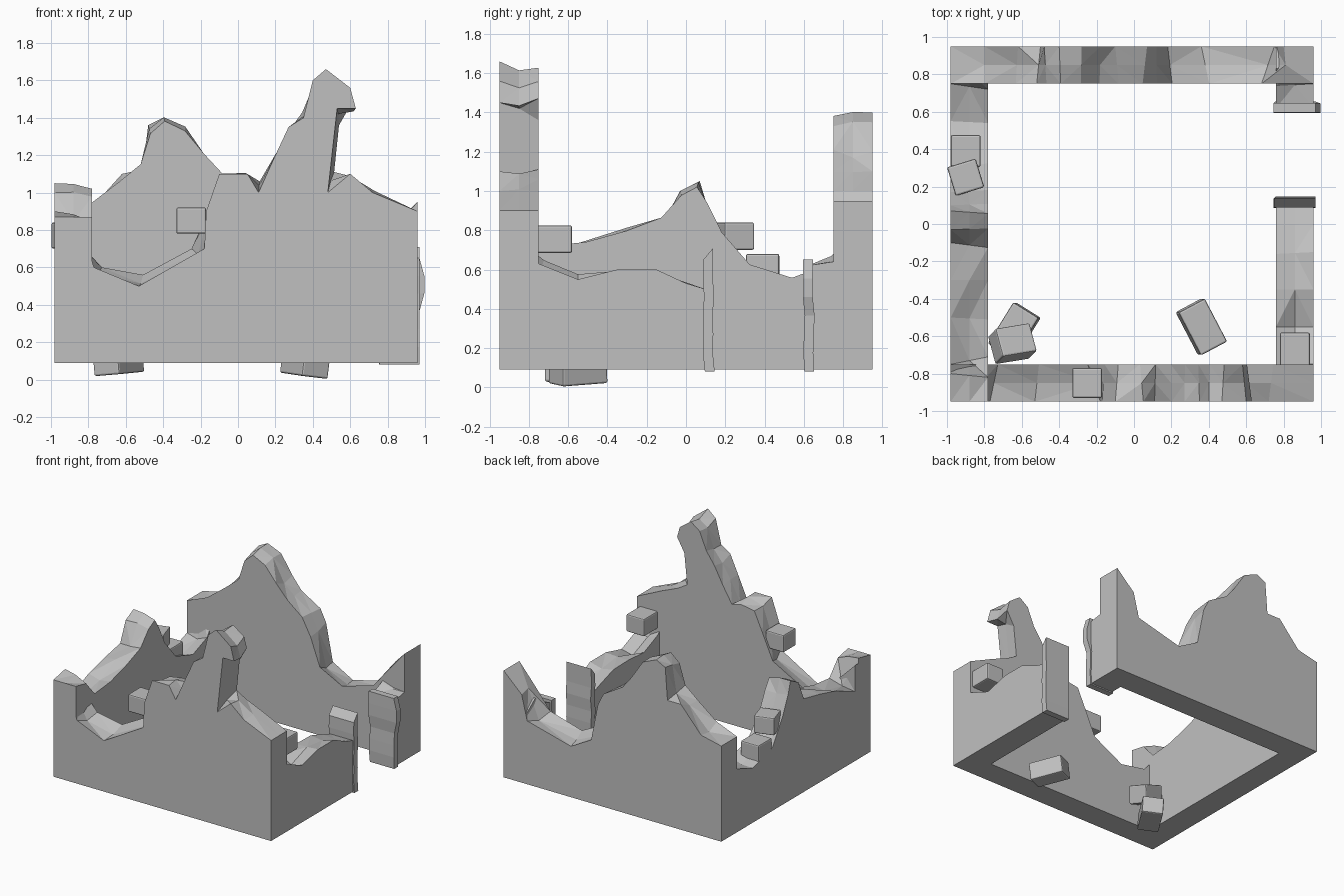
import bpy, bmesh, math, random
from mathutils import Vector

random.seed(4)
if "Cube" in bpy.data.objects:
    bpy.data.objects.remove(bpy.data.objects["Cube"], do_unlink=True)

stone = bpy.data.materials.new("grey stone")
stone.use_nodes = True
grey = (.53, .53, .53, 1)
stone.diffuse_color = grey
stone.node_tree.nodes["Principled BSDF"].inputs["Base Color"].default_value = grey

# Outer limits of the enclosure
LEFT, RIGHT, FRONT, BACK, BASE = -.98, .96, -.95, .95, .09
THICKNESS = .2


def finish(bm, name):
    bmesh.ops.recalc_face_normals(bm, faces=bm.faces)
    mesh = bpy.data.meshes.new(name)
    bm.to_mesh(mesh)
    bm.free()
    mesh.materials.append(stone)
    obj = bpy.data.objects.new(name, mesh)
    bpy.context.collection.objects.link(obj)
    return obj


def worn(line, amount):
    """Soften a skyline by pulling each point towards its neighbours."""
    middle = [point.lerp((before + after) / 2, amount)
              for before, point, after in zip(line, line[1:], line[2:])]
    return [line[0]] + middle + [line[-1]]


# Broken wall: outer and worn inner skylines joined by a jagged top
def wall(name, outside, along_x, skyline):
    bm = bmesh.new()
    inside = outside - math.copysign(THICKNESS, outside)

    def row(line, depth):
        return [bm.verts.new((p.x, depth, p.y) if along_x else (depth, p.x, p.y))
                for p in line]

    def strip(first, second):
        return [bm.faces.new((first[k], first[k + 1], second[k + 1], second[k]))
                for k in range(len(first) - 1)]

    outer_line = [Vector(point) for point in skyline]
    inner_line = worn(outer_line, .4)
    ridge_line = [a.lerp(b, .5) for a, b in zip(outer_line, inner_line)]
    for point in ridge_line[1:-1]:
        point.y += random.uniform(-.04, .02)
    foot_line = [Vector((p.x, BASE)) for p in (outer_line[0], outer_line[-1])]

    outer, inner = row(outer_line, outside), row(inner_line, inside)
    ridge = row(ridge_line, (outside + inside) / 2)
    outer_foot, inner_foot = row(foot_line, outside), row(foot_line, inside)

    top = strip(outer, ridge) + strip(ridge, inner)
    strip(outer_foot, inner_foot)
    for edge, foot in ((outer, outer_foot), (inner, inner_foot)):
        bm.faces.new([foot[0]] + edge + [foot[-1]])
    for end in (0, -1):
        bm.faces.new([line[end] for line in (outer_foot, outer, ridge, inner, inner_foot)])
    bmesh.ops.triangulate(bm, faces=top)
    return finish(bm, name)


# Front wall, with a dip on one side and a leaning pinnacle on the other
wall("front_wall", FRONT, True, [
    (LEFT, .86), (-.8, .7), (-.77, .6), (-.53, .5), (-.18, .7), (-.17, .9),
    (-.1, 1.1), (.05, 1.1), (.11, 1), (.2, 1.2), (.27, 1.35), (.35, 1.4),
    (.4, 1.6), (.47, 1.66), (.6, 1.56), (.63, 1.45), (.53, 1.45),
    (.48, 1), (.6, 1.1), (.72, 1), (RIGHT, .9)])

# Back wall, with a broad peak and a low breach
wall("back_wall", BACK, True, [
    (LEFT, .86), (-.8, .9), (-.62, 1.1), (-.5, 1.1), (-.48, 1.36), (-.4, 1.4),
    (-.28, 1.35), (-.18, 1.2), (-.1, 1.1), (.07, 1), (.12, .9), (.18, .6),
    (.36, .5), (.75, .6), (.8, .8), (RIGHT, .95)])

# Left wall, with one central peak
wall("left_wall", LEFT, False, [
    (FRONT, .87), (-.8, .9), (-.75, .65), (-.5, .75), (-.3, .8), (-.1, .84),
    (-.03, 1), (.07, 1.05), (.1, .95), (.17, .8), (.3, .6), (.55, .53),
    (.75, .6), (.8, .8), (BACK, .86)])

# Right wall, in two pieces beside the doorway
wall("right_wall_long", RIGHT, False, [
    (FRONT, .65), (-.82, .8), (-.75, .63), (-.55, .55), (-.35, .6),
    (-.15, .6), (0, .53), (.1, .5)])
wall("right_wall_short", RIGHT, False, [
    (.62, .62), (.75, .64), (.82, .8), (BACK, .65)])


# Door jamb: a thin upright slab whose outer edge swells with height
def jamb(name, near, far, bulge, slope):
    bm = bmesh.new()
    bottom, height, levels = .08, .57, 6
    loops = []
    for level in range(levels + 1):
        t = level / levels
        z = bottom + height * t
        tilt = slope if level == levels else 0
        sway = random.uniform(-.006, .006)
        edge = RIGHT + .01 + bulge * max(0, math.sin(math.tau * (t - .5)))
        inner_edge = RIGHT - THICKNESS - .01 + sway
        loops.append([bm.verts.new(corner) for corner in (
            (inner_edge, near + sway, z), (edge, near + sway, z),
            (edge, far + sway, z + tilt), (inner_edge, far + sway, z + tilt))])
    for lower, upper in zip(loops, loops[1:]):
        for k in range(4):
            n = (k + 1) % 4
            bm.faces.new((lower[k], lower[n], upper[n], upper[k]))
    bm.faces.new(loops[0])
    bm.faces.new(loops[-1])
    finish(bm, name)


jamb("near_door_jamb", near=.09, far=.14, bulge=0, slope=.06)
jamb("far_door_jamb", near=.6, far=.65, bulge=.03, slope=0)


# Loose bricks with softened edges
def brick(name, centre, length=.16, turn=(0, 0, 0)):
    bm = bmesh.new()
    bmesh.ops.create_cube(bm, size=1)
    bmesh.ops.scale(bm, vec=Vector((.16, length, .14)), verts=bm.verts)
    obj = finish(bm, name)
    obj.location = centre
    obj.rotation_euler = [math.radians(angle) for angle in turn]
    bevel = obj.modifiers.new("soft_edges", "BEVEL")
    bevel.width = .01
    bevel.segments = 2


brick("front_wall_brick", (-.25, -.85, .85))
brick("right_wall_brick", (.86, -.67, .755), length=.18)
brick("left_wall_lower_brick", (-.9, .39, .61), length=.17)
brick("left_wall_upper_brick", (-.9, .25, .77), turn=(0, 0, 17))
brick("floor_brick", (.36, -.55, .09), length=.26, turn=(4, 6, 28))
brick("pile_lower_brick", (-.64, -.57, .1), length=.26, turn=(3, -4, -32))
brick("pile_upper_brick", (-.65, -.64, .3), length=.2, turn=(22, 14, 105))
